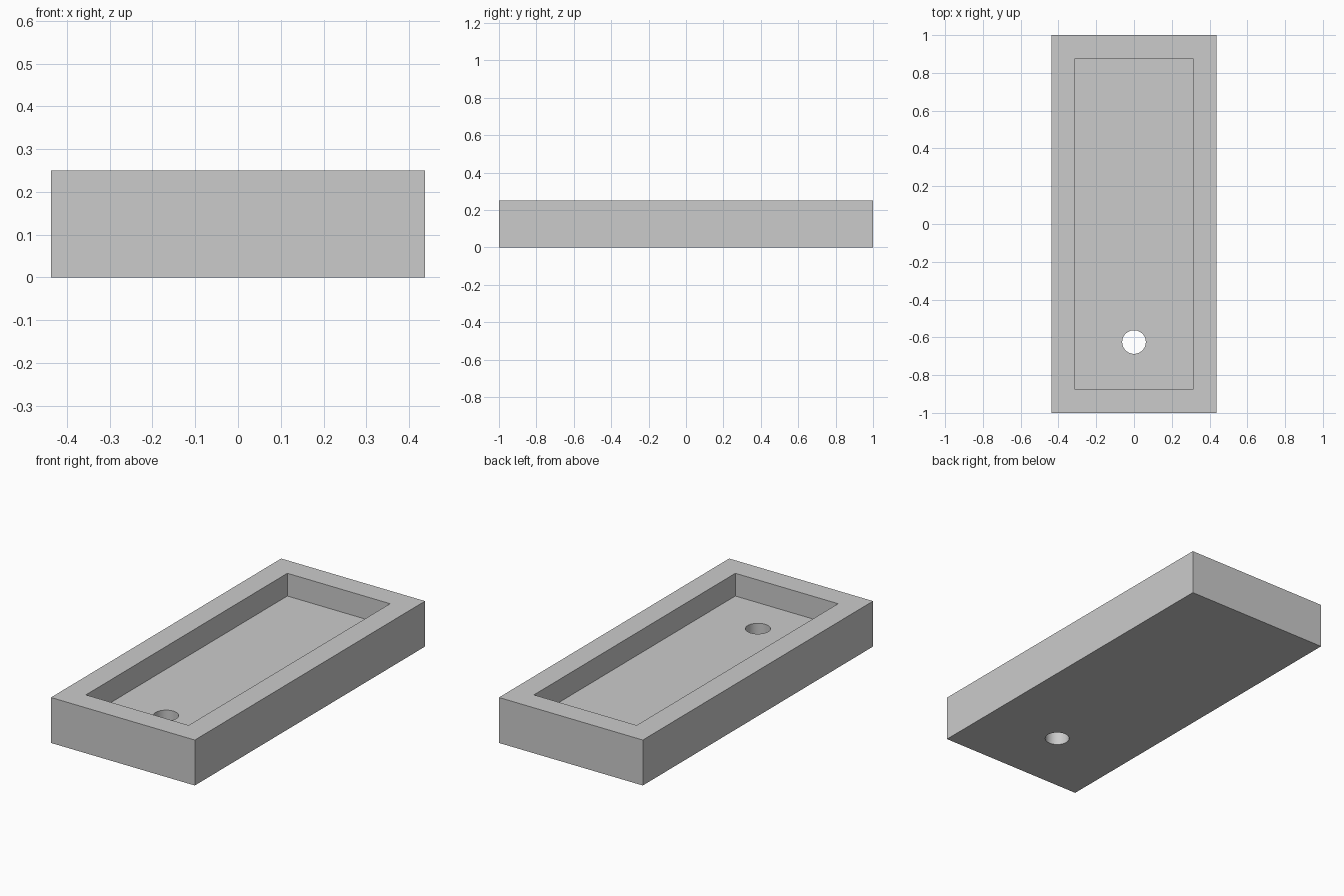
import bpy
import bmesh
from mathutils import Matrix

# Remove the default object
cube = bpy.data.objects.get("Cube")
if cube:
    bpy.data.objects.remove(cube, do_unlink=True)

WIDTH, LENGTH, HEIGHT = 0.875, 2.0, 0.25
RIM, FLOOR = 0.125, 0.125
HOLE_RADIUS, HOLE_Y = 0.0625, -0.625

# Plain grey material
grey = bpy.data.materials.new("plain_grey")
grey.use_nodes = True
colour = (0.6, 0.6, 0.6, 1.0)
grey.diffuse_color = colour
grey.node_tree.nodes["Principled BSDF"].inputs["Base Color"].default_value = colour


def make_object(name, build):
    bm = bmesh.new()
    build(bm)
    mesh = bpy.data.meshes.new(name)
    bm.to_mesh(mesh)
    bm.free()
    mesh.materials.append(grey)
    obj = bpy.data.objects.new(name, mesh)
    bpy.context.collection.objects.link(obj)
    return obj


# Block with a rectangular recess sunk into its top
def build_tray(bm):
    place = Matrix.Translation((0, 0, HEIGHT / 2)) @ Matrix.Diagonal((WIDTH, LENGTH, HEIGHT, 1))
    bmesh.ops.create_cube(bm, size=1, matrix=place)
    bm.normal_update()
    top = max(bm.faces, key=lambda f: f.calc_center_median().z)
    bmesh.ops.inset_region(bm, faces=[top], thickness=RIM, use_even_offset=True)
    wall = bmesh.ops.extrude_face_region(bm, geom=[top])
    moved = [v for v in wall["geom"] if isinstance(v, bmesh.types.BMVert)]
    bmesh.ops.translate(bm, verts=moved, vec=(0, 0, FLOOR - HEIGHT))
    if top.is_valid:
        bmesh.ops.delete(bm, geom=[top], context="FACES_ONLY")
    bmesh.ops.recalc_face_normals(bm, faces=bm.faces)


# Cylinder used to drill the drain hole through the floor
def build_drill(bm):
    bmesh.ops.create_cone(bm, cap_ends=True, segments=64, radius1=HOLE_RADIUS,
                          radius2=HOLE_RADIUS, depth=1,
                          matrix=Matrix.Translation((0, HOLE_Y, 0)))


tray = make_object("tray", build_tray)
drill = make_object("hole_cutter", build_drill)
drill.hide_render = True
drill.hide_viewport = True

cut = tray.modifiers.new("drain_hole", "BOOLEAN")
cut.operation = "DIFFERENCE"
cut.solver = "EXACT"
cut.object = drill

# Smooth the hole wall and keep the straight edges sharp
bpy.ops.object.select_all(action="DESELECT")
tray.select_set(True)
bpy.context.view_layer.objects.active = tray
bpy.ops.object.modifier_apply(modifier=cut.name)
bpy.data.objects.remove(drill, do_unlink=True)
bpy.ops.object.shade_smooth_by_angle()
